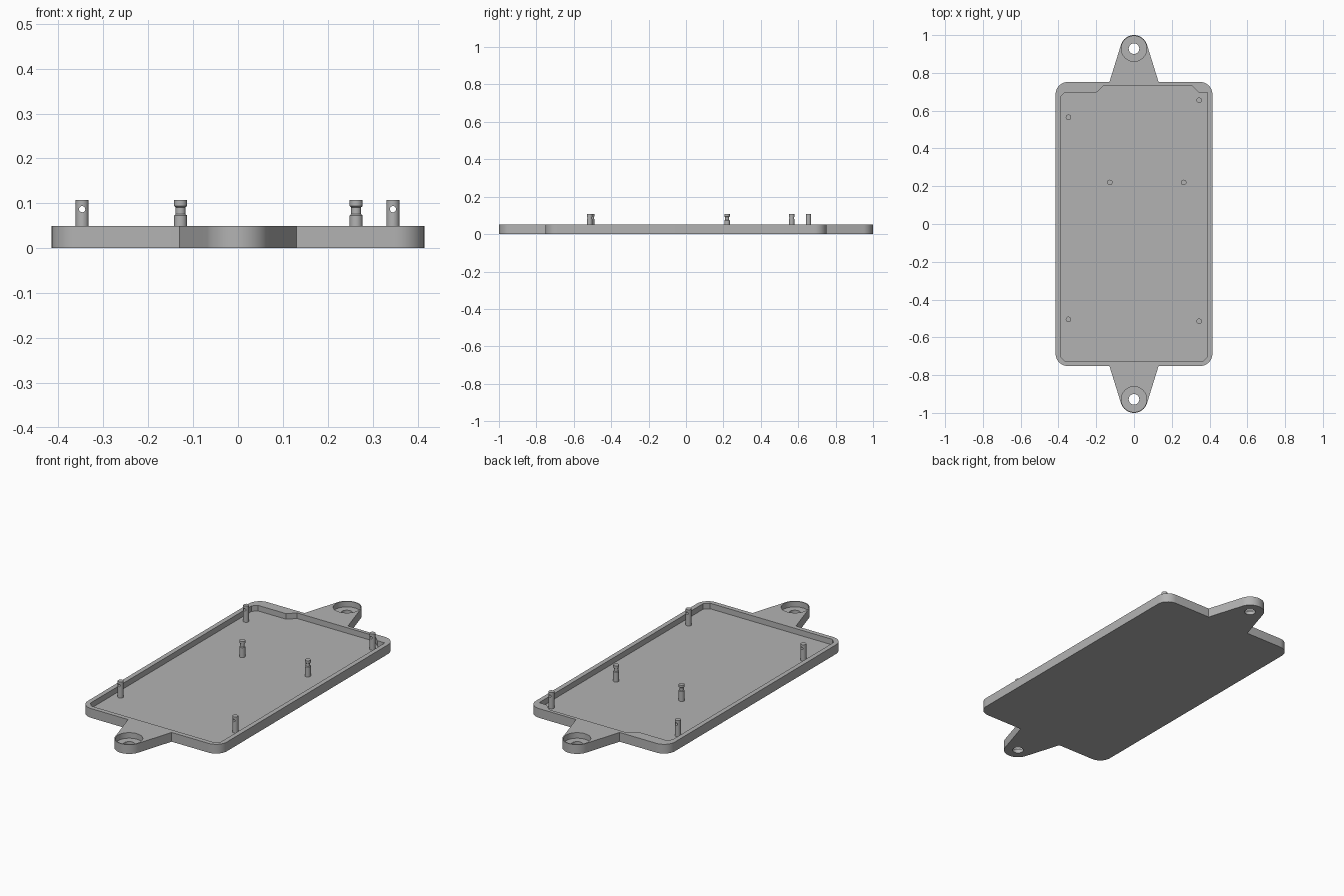
import bpy, bmesh
from math import cos, sin, pi, radians, atan2, acos, hypot

cube = bpy.data.objects.get("Cube")
if cube:
    bpy.data.objects.remove(cube, do_unlink=True)

grey = bpy.data.materials.new("plastic grey")
grey.use_nodes = True
colour = (0.45, 0.45, 0.45, 1)
grey.diffuse_color = colour
grey.node_tree.nodes["Principled BSDF"].inputs["Base Color"].default_value = colour

HALF_X, HALF_Y, CORNER = 0.415, 0.752, 0.065
RIM, FLOOR, POST_TOP = 0.05, 0.02, 0.107
TAB_Y, TAB_R, NECK = 0.928, 0.072, 0.13
POST_R = 0.0145


def arc(cx, cy, r, a0, a1, n):
    steps = [a0 + (a1 - a0) * i / n for i in range(n + 1)]
    return [(cx + r * cos(a), cy + r * sin(a)) for a in steps]


def circle(cx, cy, r, n=40):
    return arc(cx, cy, r, 0, 2 * pi, n)[:-1]


def make(name, bm):
    bmesh.ops.recalc_face_normals(bm, faces=bm.faces)
    mesh = bpy.data.meshes.new(name)
    bm.to_mesh(mesh)
    bm.free()
    mesh.materials.append(grey)
    ob = bpy.data.objects.new(name, mesh)
    bpy.context.collection.objects.link(ob)
    return ob


def prism(name, outline, z0, z1):
    bm = bmesh.new()
    face = bm.faces.new([bm.verts.new((x, y, z0)) for x, y in outline])
    new = bmesh.ops.extrude_face_region(bm, geom=[face])["geom"]
    for v in new:
        if isinstance(v, bmesh.types.BMVert):
            v.co.z = z1
    return make(name, bm)


def lathe(name, profile, x, y, n=24):
    # Closed solid from stacked rings of (radius, height)
    bm = bmesh.new()
    rings = [[bm.verts.new((px, py, z)) for px, py in circle(x, y, r, n)] for r, z in profile]
    for low, high in zip(rings, rings[1:]):
        for i in range(n):
            j = (i + 1) % n
            bm.faces.new((low[i], low[j], high[j], high[i]))
    bm.faces.new(rings[0])
    bm.faces.new(rings[-1])
    return make(name, bm)


def cut(target, cutters):
    for c in cutters:
        c.hide_render = True
        mod = target.modifiers.new("cut", 'BOOLEAN')
        mod.operation, mod.solver, mod.object = 'DIFFERENCE', 'EXACT', c
    dg = bpy.context.evaluated_depsgraph_get()
    mesh = bpy.data.meshes.new_from_object(target.evaluated_get(dg))
    target.modifiers.clear()
    target.data = mesh
    for c in cutters:
        bpy.data.objects.remove(c, do_unlink=True)


def smooth(ob):
    bpy.ops.object.select_all(action='DESELECT')
    ob.select_set(True)
    bpy.context.view_layer.objects.active = ob
    bpy.ops.object.shade_smooth_by_angle(angle=radians(30))


# Base outline: rounded rectangle with a tapered mounting tab at each end
dx, dy = NECK, HALF_Y - TAB_Y
tangent = atan2(dy, dx) + acos(TAB_R / hypot(dx, dy))
ix, iy = HALF_X - CORNER, HALF_Y - CORNER
half = (arc(ix, iy, CORNER, 0, pi / 2, 10) + [(NECK, HALF_Y)]
        + arc(0, TAB_Y, TAB_R, tangent, pi - tangent, 32) + [(-NECK, HALF_Y)]
        + arc(-ix, iy, CORNER, pi / 2, pi, 10))
base = prism("base_tray", half + [(-x, -y) for x, y in half], 0, RIM)

# Recess with a stepped back edge, and counterbored screw holes
recess = [(-0.365, -0.727), (0.365, -0.727), (0.39, -0.702), (0.39, 0.695), (0.345, 0.695),
          (0.305, 0.733), (-0.16, 0.733), (-0.2, 0.695), (-0.367, 0.695), (-0.39, 0.672),
          (-0.39, -0.702)]
cutters = [prism("recess_cutter", recess, FLOOR, 0.2)]
for side in (-1, 1):
    cutters.append(prism("counterbore_cutter", circle(0, side * TAB_Y, 0.067), FLOOR, 0.2))
    cutters.append(prism("screw_hole_cutter", circle(0, side * TAB_Y, 0.028), -0.1, 0.1))
cut(base, cutters)
smooth(base)

# Corner posts with a cross hole near the top
for name, x, y in (("back_right", -0.347, 0.565), ("back_left", 0.345, 0.655),
                   ("front_right", -0.347, -0.505), ("front_left", 0.345, -0.515)):
    post = lathe(name + "_post", [(POST_R, FLOOR - 0.002), (POST_R, POST_TOP)], x, y)
    pin = prism("pin_cutter", circle(0, 0, 0.007, 16), -0.05, 0.05)
    for v in pin.data.vertices:
        px, py, pz = v.co
        v.co = (x + px, y - pz, 0.087 + py)
    cut(post, [pin])
    smooth(post)

# Middle posts with a groove around the neck
for name, x in (("middle_right", -0.128), ("middle_left", 0.263)):
    smooth(lathe(name + "_post", [(POST_R, FLOOR - 0.002), (POST_R, 0.073), (0.011, 0.076),
                                  (0.011, 0.091), (POST_R, 0.094), (POST_R, POST_TOP)], x, 0.22))
